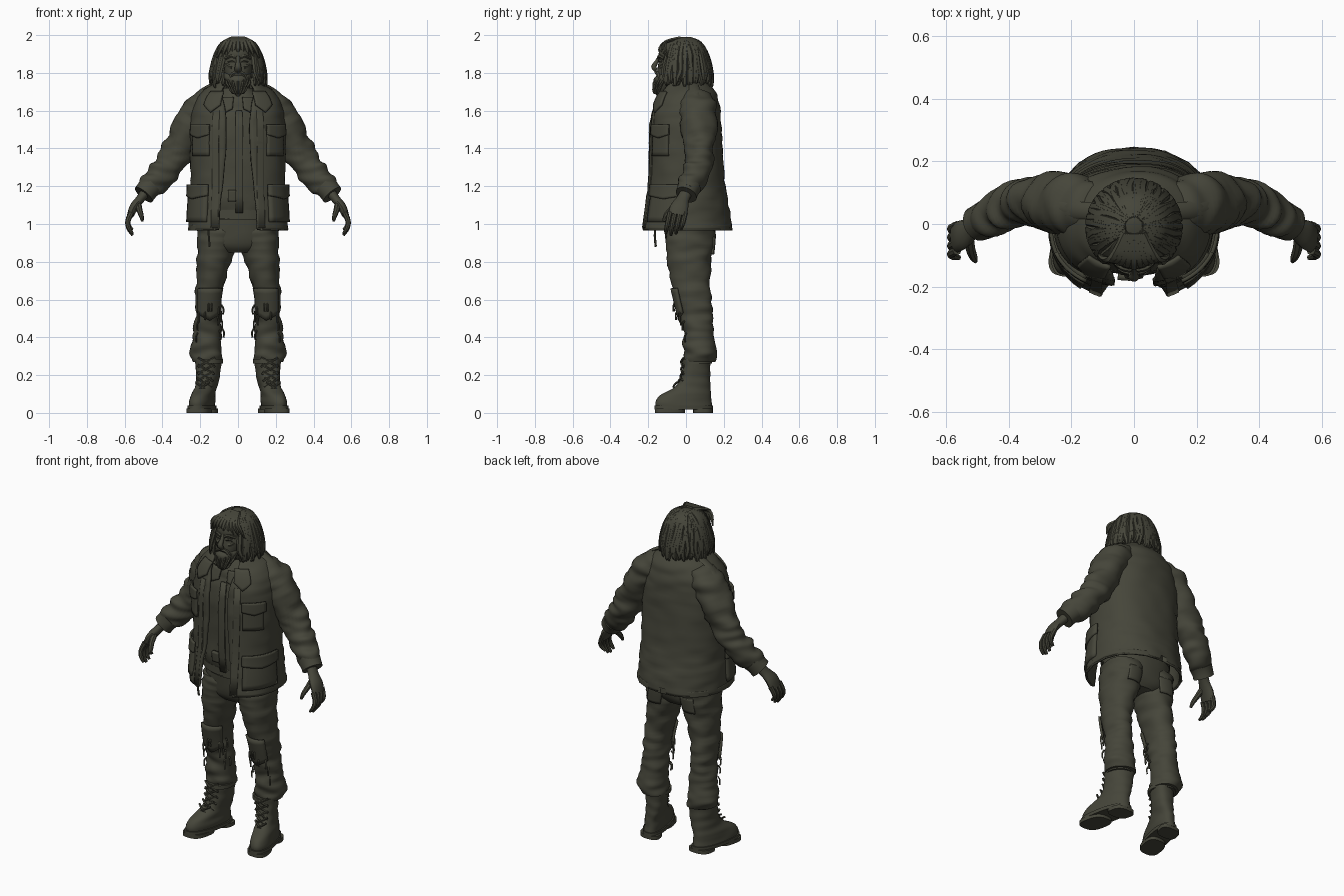
import bpy, bmesh, math, random
from mathutils import Vector, noise

random.seed(4)
if "Cube" in bpy.data.objects:
    bpy.data.objects.remove(bpy.data.objects["Cube"])

olive = bpy.data.materials.new("dark_olive")
olive.use_nodes = True
olive.diffuse_color = (0.06, 0.06, 0.042, 1)
olive.node_tree.nodes["Principled BSDF"].inputs["Base Color"].default_value = olive.diffuse_color


# ---- helpers ----
def spline(rows, steps=5):
    """Smoothly resample rows of numbers."""
    out = []
    for i in range(len(rows) - 1):
        a, b, c, d = (rows[min(max(i + k, 0), len(rows) - 1)] for k in (-1, 0, 1, 2))
        for s in range(steps):
            t = s / steps
            out.append(tuple(
                q + t / 2 * (r - p + t * (2 * p - 5 * q + 4 * r - w + t * (3 * (q - r) + w - p)))
                for p, q, r, w in zip(a, b, c, d)))
    return out + [tuple(rows[-1])]


def power(v, e):
    return math.copysign(abs(v) ** (2 / e), v)


def on_row(row, angle, e, grow=0):
    """Point on a level ring; angle zero is the front, a quarter turn is the left."""
    x, y, z, rx, ry = row[:5]
    return Vector((x + (rx + grow) * power(math.sin(angle), e),
                   y - (ry + grow) * power(math.cos(angle), e), z))


def rumple(p, centre, amount):
    n = noise.noise(Vector((p.x * 9, p.y * 9, p.z * 24)))
    return p + (p - centre).normalized() * amount * n


def level_rings(rows, e=2, n=32, wrinkle=0, gap=False):
    rings = []
    for row in rows:
        g = row[5] if gap else 0
        count = n + 1 if gap else n
        ring = [on_row(row, g + (2 * math.pi - 2 * g) * k / n, e) for k in range(count)]
        rings.append([rumple(p, Vector(row[:3]), wrinkle) for p in ring])
    return rings


def tube_rings(rows, ref=(0, 1, 0), n=8, wrinkle=0):
    """Rings square to a path; rows are x, y, z, radius along ref, other radius."""
    rings = []
    for i, row in enumerate(rows):
        c = Vector(row[:3])
        t = (Vector(rows[min(i + 1, len(rows) - 1)][:3]) - Vector(rows[max(i - 1, 0)][:3])).normalized()
        u = Vector(ref)
        u = (u - t * u.dot(t)).normalized()
        v = t.cross(u)
        turn = [2 * math.pi * k / n for k in range(n)]
        rings.append([rumple(c + u * row[3] * math.cos(a) + v * row[4] * math.sin(a), c, wrinkle)
                      for a in turn])
    return rings


def skin(name, parts, closed=True, mirror=False, thick=0, adjust=None):
    bm = bmesh.new()
    for rings in parts:
        grid = [[bm.verts.new(adjust(p) if adjust else p) for p in ring] for ring in rings]
        n = len(grid[0])
        for a, b in zip(grid, grid[1:]):
            for k in range(n if closed else n - 1):
                j = (k + 1) % n
                bm.faces.new((a[k], a[j], b[j], b[k]))
        if closed:
            bm.faces.new(grid[0][::-1])
            bm.faces.new(grid[-1])
    bmesh.ops.recalc_face_normals(bm, faces=bm.faces)
    mesh = bpy.data.meshes.new(name)
    bm.to_mesh(mesh)
    bm.free()
    mesh.materials.append(olive)
    obj = bpy.data.objects.new(name, mesh)
    bpy.context.collection.objects.link(obj)
    bpy.ops.object.select_all(action="DESELECT")
    obj.select_set(True)
    bpy.context.view_layer.objects.active = obj
    bpy.ops.object.shade_smooth_by_angle(angle=math.radians(40))
    if thick:
        solid = obj.modifiers.new("thickness", "SOLIDIFY")
        solid.thickness = thick
        solid.offset = 0
    if mirror:
        obj.modifiers.new("mirror", "MIRROR")
    return obj


def patch(name, rows, e, a0, a1, z0, z1, lift=0.008, thick=0.016, point=0, mirror=True):
    """Cloth panel lying on a level-ring surface, between two angles in degrees."""
    rows = sorted(rows, key=lambda r: r[2])
    grid = []
    for i in range(7):
        line = []
        for k in range(9):
            s = k / 8
            low = z0 - point * (1 - abs(2 * s - 1))
            z = low + (z1 - low) * i / 6
            b = next((j for j in range(1, len(rows) - 1) if rows[j][2] >= z), len(rows) - 1)
            lo, hi = rows[b - 1], rows[b]
            f = (z - lo[2]) / (hi[2] - lo[2])
            row = [p + (q - p) * f for p, q in zip(lo, hi)]
            line.append(on_row(row, math.radians(a0 + (a1 - a0) * s), e, lift))
        grid.append(line)
    return skin(name, [grid], closed=False, mirror=mirror, thick=thick)


def strands(name, paths, radius, mirror=False, n=6, ref=(0, 1, 0)):
    parts = []
    for path in paths:
        rows = spline([tuple(p) + (radius, radius) for p in path], 3)
        parts.append(tube_rings(rows, ref, n))
    return skin(name, parts, mirror=mirror)


# ---- jacket: open-fronted shell with pockets, placket and collar ----
JACKET = spline([(0, 0, 0.97, 0.258, 0.238, 0.36), (0, 0, 1.08, 0.252, 0.222, 0.34),
                 (0, 0, 1.2, 0.244, 0.203, 0.3), (0, -0.003, 1.4, 0.246, 0.19, 0.22),
                 (0, -0.004, 1.55, 0.243, 0.182, 0.22), (0, 0.002, 1.64, 0.222, 0.164, 0.3),
                 (0, 0.008, 1.7, 0.178, 0.138, 0.45), (0, 0.01, 1.745, 0.11, 0.105, 0.6)], 6)
FIT = 2.25
skin("jacket_body", [level_rings(JACKET, FIT, 64, 0.008, True)], closed=False, thick=0.014)
patch("jacket_placket", JACKET, FIT, 21, 30, 0.98, 1.6, 0.006, 0.01)
patch("hem_band", JACKET, FIT, 24, 180, 0.965, 0.995, 0.003, 0.01)
for label, a0, a1, z0, z1, flap in (("chest", 34, 66, 1.36, 1.5, 0.055),
                                    ("hip", 36, 88, 1.01, 1.18, 0.06)):
    patch(label + "_pockets", JACKET, FIT, a0, a1, z0, z1, 0.008, 0.022)
    patch(label + "_pocket_flaps", JACKET, FIT, a0 - 2, a1 + 2, z1 - flap / 2, z1 + flap / 2,
          0.022, 0.012, point=0.018)
patch("lapels", JACKET, FIT, 20, 46, 1.63, 1.7, 0.014, 0.012, point=0.04)
collar = spline([(0, 0.005, 1.69, 0.15, 0.125, 0.6), (0, 0, 1.75, 0.118, 0.108, 0.65),
                 (0, 0, 1.77, 0.1, 0.096, 0.7)], 3)
skin("collar", [level_rings(collar, 2, 32, 0, True)], closed=False, thick=0.014)
strap = [(0.12, 0.04, 1.745, 0.026, 0.01), (0.19, 0.045, 1.708, 0.028, 0.01),
         (0.245, 0.05, 1.66, 0.028, 0.01)]
skin("shoulder_straps", [tube_rings(spline(strap, 3))], mirror=True)

# ---- sleeves and cuffs ----
SLEEVE = [(0.12, 0.04, 1.64, 0.085, 0.07), (0.17, 0.055, 1.625, 0.1, 0.085),
          (0.225, 0.06, 1.565, 0.098, 0.094), (0.305, 0.07, 1.405, 0.078, 0.086),
          (0.355, 0.066, 1.33, 0.075, 0.08), (0.41, 0.05, 1.262, 0.07, 0.074),
          (0.455, 0.025, 1.21, 0.062, 0.064), (0.49, 0.005, 1.17, 0.056, 0.058)]
skin("sleeves", [tube_rings(spline(SLEEVE, 9), n=28, wrinkle=0.022)], mirror=True)
cuff = [(0.462, 0.02, 1.2, 0.064, 0.062), (0.5, 0, 1.155, 0.06, 0.058)]
skin("cuffs", [tube_rings(spline(cuff, 3), n=24, wrinkle=0.008)], mirror=True)

# ---- hands ----
palm = [(0.48, 0.008, 1.18, 0.034, 0.03), (0.515, -0.015, 1.135, 0.034, 0.024),
        (0.55, -0.035, 1.09, 0.048, 0.024), (0.57, -0.045, 1.045, 0.048, 0.018)]
hand = [tube_rings(spline(palm), n=14)]
for k in range(4):
    y = -0.085 + 0.027 * k
    drop = (0.01, 0, 0.008, 0.03)[k]
    finger = [(0.565, y, 1.06, 0.014, 0.015), (0.583, y - 0.01, 1.015, 0.013, 0.014),
              (0.578, y - 0.018, 0.975 + drop / 2, 0.012, 0.012),
              (0.558, y - 0.022, 0.94 + drop, 0.008, 0.007)]
    hand.append(tube_rings(spline(finger, 4)))
thumb = [(0.53, -0.035, 1.115, 0.02, 0.018), (0.522, -0.08, 1.075, 0.016, 0.016),
         (0.512, -0.105, 1.045, 0.014, 0.013), (0.506, -0.118, 1.015, 0.008, 0.007)]
hand.append(tube_rings(spline(thumb, 4)))
skin("hands", hand, mirror=True)

# ---- shirt, scarf and belt ----
SHIRT = spline([(0, 0.01, 1.02, 0.19, 0.145), (0, 0, 1.15, 0.2, 0.155), (0, 0, 1.4, 0.2, 0.16),
                (0, 0, 1.56, 0.18, 0.145), (0, 0, 1.66, 0.13, 0.115), (0, 0, 1.72, 0.08, 0.085)])
skin("shirt", [level_rings(SHIRT, 2.2, 40, 0.012)])
patch("shirt_placket", SHIRT, 2.2, -3, 6, 1.06, 1.6, 0.006, 0.01, mirror=False)
patch("shirt_pouch", SHIRT, 2.2, -12, -2, 1.12, 1.18, 0.015, 0.02, mirror=False)
patch("shirt_collar", SHIRT, 2.2, 8, 42, 1.61, 1.67, 0.014, 0.012, point=0.03)
belt = [(0, 0.01, z, 0.205, 0.155) for z in (1.03, 1.075)]
skin("belt", [level_rings(belt, 2.2)])

# ---- trousers ----
hips = spline([(0, 0.02, 0.85, 0.12, 0.09), (0, 0.02, 0.9, 0.195, 0.125), (0, 0.02, 1.05, 0.2, 0.14)])
skin("trouser_seat", [level_rings(hips, 2.2, 36, 0.006)])
LEG = spline([(0.155, 0.07, 0.27, 0.078, 0.082), (0.165, 0.076, 0.31, 0.087, 0.088),
              (0.162, 0.068, 0.4, 0.076, 0.08), (0.158, 0.055, 0.5, 0.07, 0.085),
              (0.155, 0.035, 0.62, 0.07, 0.094), (0.132, 0.02, 0.78, 0.087, 0.114),
              (0.112, 0.02, 0.9, 0.104, 0.126), (0.108, 0.02, 0.98, 0.104, 0.128)], 8)
skin("trouser_legs", [level_rings(LEG, 2.1, 32, 0.016)], mirror=True)
patch("knee_patches", LEG, 2.1, -55, 45, 0.53, 0.66, 0.008, 0.014, point=0.04)
patch("back_pockets", LEG, 2.1, 160, 205, 0.84, 0.93, 0.005, 0.01)
shreds = []
for k in range(14):
    row = LEG[random.randint(18, 34)]
    p = on_row(row, random.uniform(-1.5, 1.2), 2.1, 0.004)
    out = (p - Vector(row[:3])).normalized()
    shreds.append([p, p + out * 0.012 + Vector((0, 0, -0.02)), p + out * 0.01 + Vector((0, 0, -0.05))])
strands("torn_threads", shreds, 0.005, mirror=True, n=4)
strands("hanging_cord", [[(-0.16, -0.16, 1), (-0.155, -0.165, 0.94), (-0.15, -0.16, 0.88)]], 0.006)


# ---- boots with soles, heels and laces ----
def splay(p):
    return Vector((p.x - (p.y - 0.05) * 0.2, p.y, p.z))


BOOT = spline([(0.178, -0.012, 0.025, 0.06, 0.148), (0.178, -0.012, 0.06, 0.06, 0.148),
               (0.174, -0.002, 0.095, 0.056, 0.134), (0.168, 0.03, 0.13, 0.054, 0.1),
               (0.162, 0.05, 0.17, 0.058, 0.08), (0.156, 0.054, 0.23, 0.064, 0.074),
               (0.153, 0.055, 0.285, 0.068, 0.076)])
skin("boots", [level_rings(BOOT, 2.3, 32, 0.006)], mirror=True, adjust=splay)
welt = [(0.178, -0.012, z, 0.066, 0.156) for z in (0.018, 0.038)]
skin("boot_welts", [level_rings(welt, 2.4)], mirror=True, adjust=splay)
treads = [[(0.178, y, z, 0.063, r) for z in (0, 0.022)] for y, r in ((-0.085, 0.08), (0.09, 0.052))]
skin("soles_and_heels", [level_rings(t, 2.8) for t in treads], mirror=True, adjust=splay)
skin("boot_tops", [level_rings([(0.153, 0.055, z, 0.074, 0.082) for z in (0.262, 0.285)])], mirror=True)
laces = []
for k in range(5):
    row = BOOT[16 + 3 * k]
    for side in (-1, 1):
        laces.append([splay(on_row(row, side * w, 2.3, 0.006)) + Vector((0, 0, w * 0.04))
                      for w in (-0.6, 0, 0.6)])
strands("boot_laces", laces, 0.006, mirror=True, n=5, ref=(0, 0, 1))

# ---- head and face ----
HEAD = spline([(0, 0.01, 1.64, 0.07, 0.07), (0, -0.01, 1.72, 0.064, 0.075),
               (0, -0.06, 1.755, 0.06, 0.085), (0, -0.06, 1.81, 0.075, 0.092),
               (0, -0.05, 1.865, 0.084, 0.094), (0, -0.045, 1.92, 0.08, 0.096),
               (0, -0.03, 1.97, 0.055, 0.07)])
skin("head", [level_rings(HEAD, 2.2)])
nose = [(0, -0.14, 1.885, 0.01, 0.011), (0, -0.155, 1.86, 0.01, 0.011),
        (0, -0.17, 1.832, 0.014, 0.017), (0, -0.158, 1.812, 0.01, 0.018)]
skin("nose", [tube_rings(spline(nose, 4), n=12)])
strands("brows", [[(0.012, -0.146, 1.879), (0.038, -0.14, 1.889), (0.066, -0.115, 1.876)]], 0.009, True)
strands("eyelids", [[(0.018, -0.141, 1.862), (0.034, -0.139, 1.865), (0.052, -0.126, 1.861)]], 0.007, True)
strands("cheeks", [[(0.03, -0.138, 1.83), (0.052, -0.122, 1.838), (0.07, -0.095, 1.85)]], 0.012, True)
strands("moustache", [[(0, -0.157, 1.803), (0.028, -0.15, 1.795), (0.045, -0.138, 1.765)]], 0.011, True)
beard = spline([(0, -0.075, 1.805, 0.068, 0.06), (0, -0.085, 1.775, 0.072, 0.072),
                (0, -0.105, 1.74, 0.058, 0.064), (0, -0.125, 1.705, 0.036, 0.044),
                (0, -0.14, 1.675, 0.01, 0.014)])
skin("beard", [level_rings(beard, 2, 28, 0.014)])
strands("beard_tufts", [[on_row(beard[s], a / 10, 2, -0.002), on_row(beard[s + 5], a / 10, 2, 0.004),
                         on_row(beard[s + 8], a / 11, 2, 0.003)]
                        for s in (4, 9) for a in range(-12, 13, 4)], 0.006, n=5)

# ---- hair: a cap with two layers of hanging locks ----
cap = [(0, -0.012 + 0.02 * math.sin(t), 1.865 + 0.125 * math.sin(t),
        0.12 * math.cos(t), 0.125 * math.cos(t))
       for t in (math.radians(d) for d in range(-10, 90, 9))]
skin("hair_cap", [level_rings(cap, 2, 32, 0.01)])
locks = []
for layer, count in ((1, 44), (0.9, 36)):
    for k in range(count):
        a = math.radians(42 + 276 * (k + random.uniform(-0.3, 0.3)) / (count - 1))
        out = Vector((math.sin(a), -math.cos(a), 0))
        side = Vector((math.cos(a), math.sin(a), 0))
        end = 1.73 + random.uniform(-0.01, 0.035)
        rows = []
        for r, z, w in ((0.03, 1.983, 0.012), (0.085, 1.955, 0.016), (0.122, 1.89, 0.017),
                        (0.143, 1.81, 0.016), (0.148, end + 0.02, 0.012), (0.146, end, 0.004)):
            c = out * r * layer + side * random.uniform(-0.008, 0.008)
            rows.append((c.x, c.y - 0.008, z, w, w * 0.7))
        locks.append(tube_rings(spline(rows, 3), side, 6))
# short fringe swept sideways off the brow
for k in range(-4, 5):
    x = k * 0.02
    rows = [(x / 3, -0.03, 1.985, 0.012, 0.01), (x * 0.8, -0.105, 1.965, 0.016, 0.01),
            (x * 1.15, -0.138 + abs(x) / 3, 1.93, 0.014, 0.01),
            (x * 1.4, -0.138 + abs(x) / 2, 1.905 - abs(x) / 3, 0.004, 0.004)]
    locks.append(tube_rings(spline(rows, 3), (1, 0, 0), 6))
skin("hair_locks", locks)
